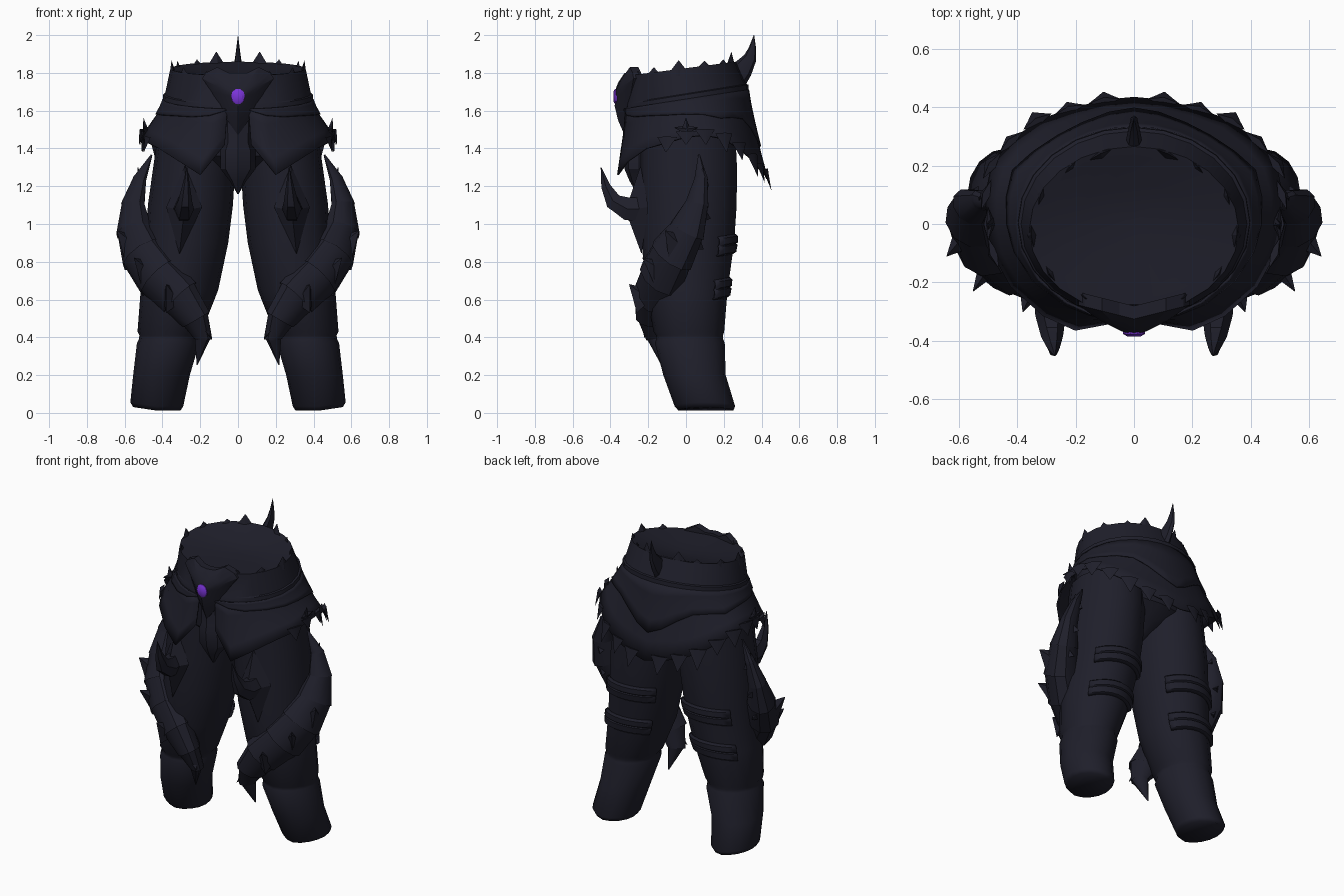
import bpy, bmesh, math
from mathutils import Vector as V

if "Cube" in bpy.data.objects:
    bpy.data.objects.remove(bpy.data.objects["Cube"])


def material(name, rgb):
    m = bpy.data.materials.new(name)
    m.diffuse_color = (*rgb, 1)
    m.use_nodes = True
    m.node_tree.nodes["Principled BSDF"].inputs["Base Color"].default_value = m.diffuse_color
    return m


DARK = material("dark navy plate", (0.0135, 0.0135, 0.0235))
PURPLE = material("purple gem", (0.20, 0.035, 0.70))


def finish(name, bm, mat=DARK, mirror=False, thick=0, angle=32):
    bmesh.ops.remove_doubles(bm, verts=bm.verts, dist=0.0004)
    bmesh.ops.recalc_face_normals(bm, faces=bm.faces)
    me = bpy.data.meshes.new(name)
    bm.to_mesh(me)
    bm.free()
    me.materials.append(mat)
    ob = bpy.data.objects.new(name, me)
    bpy.context.collection.objects.link(ob)
    bpy.ops.object.select_all(action='DESELECT')
    ob.select_set(True)
    bpy.context.view_layer.objects.active = ob
    bpy.ops.object.shade_smooth_by_angle(angle=math.radians(angle))
    if mirror:
        ob.modifiers.new("mirror", 'MIRROR')
    if thick:
        s = ob.modifiers.new("thickness", 'SOLIDIFY')
        s.thickness, s.offset = thick, 0
    return ob


def loft(bm, rows, closed=True, caps=(True, True)):
    vs = [[bm.verts.new(p) for p in r] for r in rows]
    n = len(rows[0])
    for a, b in zip(vs, vs[1:]):
        for i in range(n if closed else n - 1):
            j = (i + 1) % n
            bm.faces.new((a[i], a[j], b[j], b[i]))
    for use, r in zip(caps, (vs[0], vs[-1])):
        if use and closed:
            bm.faces.new(r)


def ring(cx, cy, z, rx, ry, n=16, tilt=0):
    pts = []
    for i in range(n):
        t = 2 * math.pi * i / n
        y = cy + ry * math.sin(t)
        pts.append(V((cx + rx * math.cos(t), y, z + tilt * y)))
    return pts


def tube(bm, path, radii, n=8, ref=(1, 0, 0), flat=1.0, step=1.0):
    path = [V(p) for p in path]
    rows = []
    for i, (p, r) in enumerate(zip(path, radii)):
        t = (path[min(i + 1, len(path) - 1)] - path[max(i - 1, 0)]).normalized()
        u = V(ref)
        u = (u - t * u.dot(t)).normalized()
        w = t.cross(u)
        for k, off in ((1, 0.006), (step, -0.006)) if step != 1 else ((1, 0),):
            rows.append([p + t * off + (u * flat * math.cos(a) + w * math.sin(a)) * r * k
                         for a in (2 * math.pi * j / n for j in range(n))])
    loft(bm, rows)


def spike(bm, base, tip, r, flat=0.6, ref=(.9, .3, .2)):
    tube(bm, [base, V(base).lerp(V(tip), .5), tip], [r, r * .5, .002], 4, ref, flat)


# Legs: height, centre x, centre y, half width, half depth
LEG = [(0.012, .43, .105, .125, .145), (.035, .43, .10, .14, .16), (.2, .405, .045, .15, .165),
       (.37, .37, .02, .165, .185), (.39, .368, .02, .157, .177), (.41, .365, .018, .157, .177),
       (.43, .362, .015, .17, .187), (.65, .31, .005, .205, .215), (.9, .27, .01, .218, .245),
       (1.1, .252, .015, .225, .253), (1.3, .232, .015, .217, .255), (1.5, .22, .01, .2, .25)]


def leg_point(z, deg, off=0.0):
    for a, b in zip(LEG, LEG[1:]):
        if z <= b[0]:
            break
    f = (z - a[0]) / (b[0] - a[0])
    _, cx, cy, rx, ry = (p + (q - p) * f for p, q in zip(a, b))
    t = math.radians(deg)
    return V((cx + (rx + off) * math.cos(t), cy + (ry + off) * math.sin(t), z))


bm = bmesh.new()
rows = [ring(cx, cy, z, rx, ry) for z, cx, cy, rx, ry in LEG]
for r in rows[:2]:  # sole rises to the outside
    for p in r:
        p.z += max(0, p.x - .43) * .15
loft(bm, rows, caps=(True, False))
finish("leg", bm, mirror=True, angle=70)


def leg_patch(name, d0, d1, profile, slant=0.0, n=8):
    # curved plate wrapped on the leg; profile rows are (height, offset)
    bm = bmesh.new()
    rows = []
    for z, off in profile:
        rows.append([leg_point(z + slant * math.sin(math.pi * i / n), d0 + (d1 - d0) * i / n, off)
                     for i in range(n + 1)])
    loft(bm, rows, closed=False)
    finish(name, bm, mirror=True, thick=.008)


# Back straps
for z in (.88, .65):
    leg_patch("back_strap", 40, 140, [(z - .05, 0), (z - .04, .014), (z - .005, .016), (z, .006),
                                      (z + .01, .016), (z + .04, .014), (z + .05, 0)], .015)

# Pelvis
bm = bmesh.new()
loft(bm, [ring(0, 0, 1.2, .03, .07), ring(0, 0, 1.27, .16, .17), ring(0, 0, 1.36, .38, .25),
          ring(0, 0, 1.5, .40, .27), ring(0, 0, 1.66, .375, .29)], caps=(True, False))
finish("pelvis", bm)

# Belt with a shallow dished top
bm = bmesh.new()
N = 24
loft(bm, [ring(0, .005, 1.64, .39, .32, N, .16), ring(0, .005, 1.65, .398, .327, N, .16),
          ring(0, .005, 1.685, .396, .325, N, .16), ring(0, 0, 1.69, .386, .318, N, .16),
          ring(0, -.02, 1.825, .358, .285, N, .13), ring(0, -.01, 1.82, .335, .242, N, .13),
          ring(0, .0, 1.795, .2, .14, N, .12), ring(0, .02, 1.785, .02, .02, N, .1)],
     caps=(False, True))
finish("belt", bm, angle=25)

# Broad thorns along the belt rim
bm = bmesh.new()
for d, h in ((-62, .02), (-35, .03), (-5, .05), (25, .03), (52, .025), (71, .06)):
    t = math.radians(d)
    x, y = .346 * math.cos(t), -.015 + .265 * math.sin(t)
    z = 1.82 + .13 * y
    spike(bm, (x, y, z - .03), (x * 1.02, y * 1.02, z + h), .065, .3, (x, y, 0))
finish("belt_thorns", bm, mirror=True)

# Skirt hem from front opening round to the back
HEM = [V(p) for p in ((.07, -.335, 1.42), (.2, -.36, 1.26), (.31, -.31, 1.33), (.42, -.21, 1.40),
                      (.48, -.1, 1.43), (.50, 0, 1.46), (.505, .1, 1.47), (.485, .2, 1.45),
                      (.42, .28, 1.40), (.33, .35, 1.34), (.22, .39, 1.29), (.1, .42, 1.26),
                      (0, .43, 1.24))]


def skirt_point(h, f, off=0.0):
    t = math.atan2(h.y / .36, h.x / .5)
    top = V((.386 * math.cos(t), .32 * math.sin(t), 0))
    top.z = 1.66 + .16 * top.y
    p = top.lerp(h, f ** 1.2)
    p.z = top.z + (h.z - top.z) * f
    return p + V((0 if h.x == 0 else math.cos(t), math.sin(t), 0)) * off


def skirt(name, end, off):
    bm = bmesh.new()
    rows = [[skirt_point(h, end(i) * k / 4, off) for i, h in enumerate(HEM)] for k in range(5)]
    loft(bm, rows, closed=False)
    finish(name, bm, mirror=True, thick=.01)


skirt("lower_skirt", lambda i: 1, 0)
skirt("upper_skirt", lambda i: min(.04 + .07 * i, .52 + .12 * math.cos(12 - i)), .009)

# Jagged thorns along the hem and the side ornament
bm = bmesh.new()
for i, size in ((4, .05), (5, .04), (6, .05), (7, .07), (8, .06), (9, .09), (10, .07), (11, .08)):
    h = HEM[i]
    out = V((h.x * .3, h.y * .5, 0)).normalized()
    spike(bm, h + V((0, 0, .03)), h + out * size * .4 - V((0, 0, size)), .055, .25, out)
for dy, dz in ((0, .06), (0, -.08), (.06, .01), (-.06, .01)):
    spike(bm, (.49, 0, 1.5), (.50, dy, 1.5 + dz), .025)
finish("hem_thorns", bm, mirror=True)

# Rear horn on the belt
bm = bmesh.new()
tube(bm, [(0, .25, 1.76), (0, .30, 1.82), (0, .34, 1.88), (0, .352, 1.93), (0, .36, 2.0)],
     [.07, .055, .035, .02, .001], 8, flat=.45)
finish("rear_horn", bm)

# Buckle shield: faceted plate with raised centre
bm = bmesh.new()
half = [(0, 1.80), (.05, 1.80), (.11, 1.83), (.17, 1.80), (.19, 1.77), (.14, 1.70), (.08, 1.58), (0, 1.47)]
outline = half + [(-x, z) for x, z in half[-2:0:-1]]
rows = []
for k, y in ((1, -.28), (1, -.325), (.6, -.36), (.22, -.378)):
    rows.append([V((x * k, y + .25 * abs(x) * k, 1.67 + (z - 1.67) * k)) for x, z in outline])
loft(bm, rows)
finish("buckle", bm, angle=25)

# Gem
bm = bmesh.new()
gem = [(1, -.355), (1, -.376), (.6, -.385)]
loft(bm, [[V((.037 * k * math.cos(a), y, 1.675 + .042 * k * math.sin(a)))
           for a in (math.tau * i / 10 for i in range(10))] for k, y in gem])
finish("gem", bm, PURPLE)

# Crotch guard
bm = bmesh.new()
loft(bm, [ring(0, -.25, z, rx, ry, 8) for z, rx, ry in
          ((1.58, .08, .07), (1.43, .075, .075), (1.39, .092, .085), (1.29, .092, .075),
           (1.23, .045, .05), (1.16, .004, .01))])
finish("crotch_guard", bm, angle=25)

# Thigh horn and its diamond base
bm = bmesh.new()
tube(bm, [(.29, -.2, 1.08), (.285, -.31, 1.08), (.28, -.385, 1.12), (.275, -.425, 1.2), (.27, -.45, 1.3)],
     [.075, .07, .05, .028, .002], 6, flat=.75)
finish("thigh_horn", bm, mirror=True, angle=25)
bm = bmesh.new()
rim = [bm.verts.new(p) for p in ((.28, -.24, 1.31), (.19, -.235, 1.09), (.31, -.235, .84), (.38, -.2, 1.09))]
apex = bm.verts.new((.285, -.32, 1.07))
for i in range(4):
    bm.faces.new((rim[i], rim[(i + 1) % 4], apex))
bm.faces.new(rim[::-1])
finish("thigh_diamond", bm, mirror=True, angle=10)

# Segmented guard sweeping from the hip round to the inner shin
bm = bmesh.new()
tube(bm, [(.46, .07, 1.36), (.52, .08, 1.24), (.556, .06, 1.11), (.552, .01, .97), (.505, -.07, .84),
          (.42, -.13, .72), (.31, -.175, .61), (.225, -.185, .5), (.185, -.165, .4), (.215, -.13, .26)],
     [.006, .042, .072, .11, .137, .14, .128, .092, .055, .003], 10, (1, -1, 0), .78, .93)
finish("sweeping_guard", bm, mirror=True, angle=35)

# Flat thorns along the outer edge of the sweeping guard
bm = bmesh.new()
for base, tip, r in (((.515, .08, 1.2), (.53, .09, 1.30), .045), ((.555, .06, 1.03), (.61, .08, 1.12), .075),
                     ((.56, -.03, .86), (.64, -.11, .965), .10), ((.56, .02, .89), (.61, .06, .97), .08),
                     ((.48, -.12, .73), (.55, -.23, .82), .085), ((.35, -.21, .59), (.38, -.30, .68), .085),
                     ((.20, -.19, .48), (.145, -.22, .40), .05)):
    spike(bm, base, tip, r)
finish("guard_thorns", bm, mirror=True)
